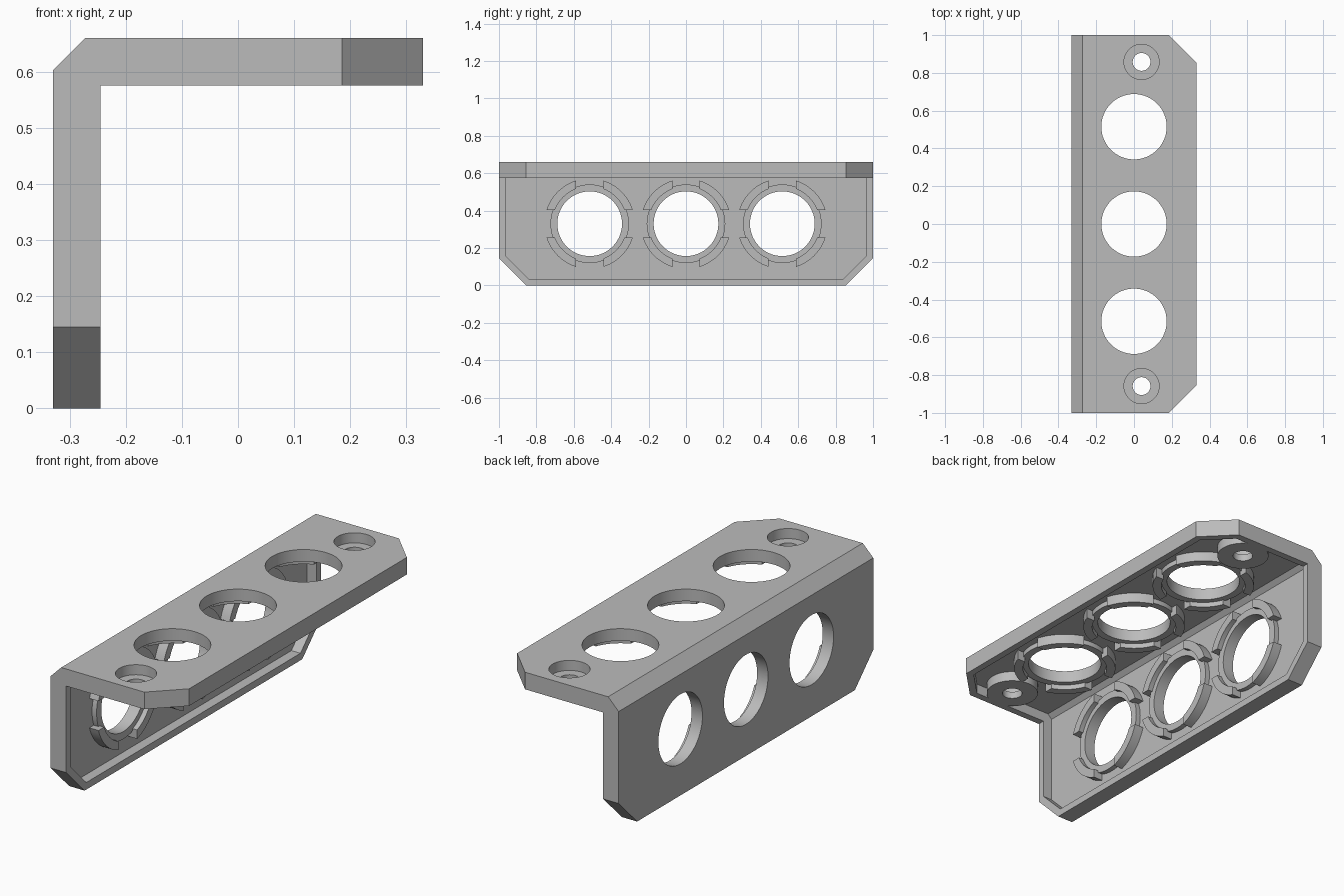
import bpy, bmesh, math

if "Cube" in bpy.data.objects:
    bpy.data.objects.remove(bpy.data.objects["Cube"], do_unlink=True)

HALF = 0.33        # half the width of each flange
THICK = 0.085      # flange edge thickness
FLOOR = 0.035      # skin thickness inside the pocket
RIM = 0.035        # width of the raised border
CUT = 0.145        # corner chamfer
HOLE = 0.173
STEPS = 64

grey = bpy.data.materials.new("satin_grey")
grey.use_nodes = True
colour = (0.5, 0.5, 0.5, 1)
grey.diffuse_color = colour
grey.node_tree.nodes["Principled BSDF"].inputs["Base Color"].default_value = colour


# Flange coordinates: u across, v along, d depth measured inward from the outer face
def top(u, v, d):
    return (u, v, 2 * HALF - d)


def wall(u, v, d):
    return (d - HALF, v, HALF - u)


def finish(bm, name):
    bmesh.ops.recalc_face_normals(bm, faces=bm.faces)
    mesh = bpy.data.meshes.new(name)
    bm.to_mesh(mesh)
    bm.free()
    mesh.materials.append(grey)
    ob = bpy.data.objects.new(name, mesh)
    bpy.context.collection.objects.link(ob)
    return ob


def prism(name, outline, d0, d1, place):
    bm = bmesh.new()
    low = [bm.verts.new(place(u, v, d0)) for u, v in outline]
    high = [bm.verts.new(place(u, v, d1)) for u, v in outline]
    bm.faces.new(low)
    bm.faces.new(high)
    for i in range(len(low)):
        j = (i + 1) % len(low)
        bm.faces.new((low[i], low[j], high[j], high[i]))
    return finish(bm, name)


def lathe(name, profile, cu, cv, place):
    bm = bmesh.new()
    loops = []
    for r, d in profile:
        loops.append([bm.verts.new(place(cu + r * math.cos(a), cv + r * math.sin(a), d))
                      for a in (math.tau * k / STEPS for k in range(STEPS))])
    for i, ring in enumerate(loops):
        following = loops[(i + 1) % len(loops)]
        for k in range(STEPS):
            n = (k + 1) % STEPS
            bm.faces.new((ring[k], ring[n], following[n], following[k]))
    return finish(bm, name)


def circle(r, cu, cv):
    return [(cu + r * math.cos(math.tau * k / STEPS), cv + r * math.sin(math.tau * k / STEPS))
            for k in range(STEPS)]


def flange_outline(inset):
    edge, end = HALF - inset, 1 - inset
    diagonal = HALF + 1 - CUT - inset * math.sqrt(2)
    side = [(-edge, end), (diagonal - end, end), (edge, diagonal - edge)]
    return side + [(u, -v) for u, v in reversed(side)]


def lug_outline(r0, r1, cv, quarter):
    # Arc segment whose ends leave a parallel-sided gap on the axes
    gap, count = 0.073, 12
    points = []
    for r, order in ((r0, range(count + 1)), (r1, range(count, -1, -1))):
        start = math.asin(gap / r)
        span = math.pi / 2 - 2 * start
        for k in order:
            a = quarter * math.pi / 2 + start + span * k / count
            points.append((r * math.cos(a), cv + r * math.sin(a)))
    return points


def combine(body, tool, operation):
    tool.hide_render = True
    mod = body.modifiers.new("shape", "BOOLEAN")
    mod.operation = operation
    mod.solver = "EXACT"
    mod.object = tool
    bpy.context.view_layer.objects.active = body
    bpy.ops.object.modifier_apply(modifier=mod.name)
    bpy.data.objects.remove(tool, do_unlink=True)


# Angled body made of two chamfered flanges
body = prism("angle_bracket", flange_outline(0), 0, THICK, top)
combine(body, prism("wall_flange", flange_outline(0), 0, THICK, wall), "UNION")


def along(a, b, d):
    return (a - HALF, d, 2 * HALF - b)


# Bevel on the outer bend
bevel = 0.058
wedge = [(-0.1, bevel + 0.1), (bevel + 0.1, -0.1), (-0.1, -0.1)]
combine(body, prism("bend_cutter", wedge, -1.1, 1.1, along), "DIFFERENCE")

# Pockets, round openings and screw holes
screws = [(0.04, -0.858), (0.04, 0.858)]
centres = [-0.515, 0, 0.515]
for place in (top, wall):
    combine(body, prism("pocket_cutter", flange_outline(RIM), FLOOR, 0.12, place), "DIFFERENCE")
    for cv in centres:
        combine(body, prism("hole_cutter", circle(HOLE, 0, cv), -0.05, 0.15, place), "DIFFERENCE")
for cu, cv in screws:
    combine(body, prism("screw_cutter", circle(0.093, cu, cv), -0.05, 0.15, top), "DIFFERENCE")
parts = [body]

# Strip strengthening the inside of the bend
a = FLOOR - 0.003
parts.append(prism("bend_web", [(a, a), (a + 0.028, a), (a, a + 0.028)], -0.97, 0.97, along))

# Collars with four raised lugs around every opening
for label, place in (("top", top), ("wall", wall)):
    for i, cv in enumerate(centres):
        base, rise = FLOOR - 0.005, 0.06
        ring = [(HOLE, base), (0.21, base), (0.21, rise), (HOLE, rise)]
        parts.append(lathe(f"{label}_collar_{i + 1}", ring, 0, cv, place))
        for q in range(4):
            parts.append(prism(f"{label}_lug_{i + 1}_{q + 1}",
                               lug_outline(0.2, 0.242, cv, q), base, THICK, place))

# Counterbored screw bosses
for i, (cu, cv) in enumerate(screws):
    profile = [(0.047, 0.05), (0.093, 0.05), (0.093, 0.005), (0.096, 0.005),
               (0.096, FLOOR - 0.005), (0.122, FLOOR - 0.005), (0.122, THICK), (0.047, THICK)]
    parts.append(lathe(f"screw_boss_{i + 1}", profile, cu, cv, top))

# Smooth round walls, sharp edges
bpy.ops.object.select_all(action="DESELECT")
for ob in parts:
    ob.select_set(True)
bpy.context.view_layer.objects.active = body
bpy.ops.object.shade_smooth_by_angle(angle=math.radians(30))
